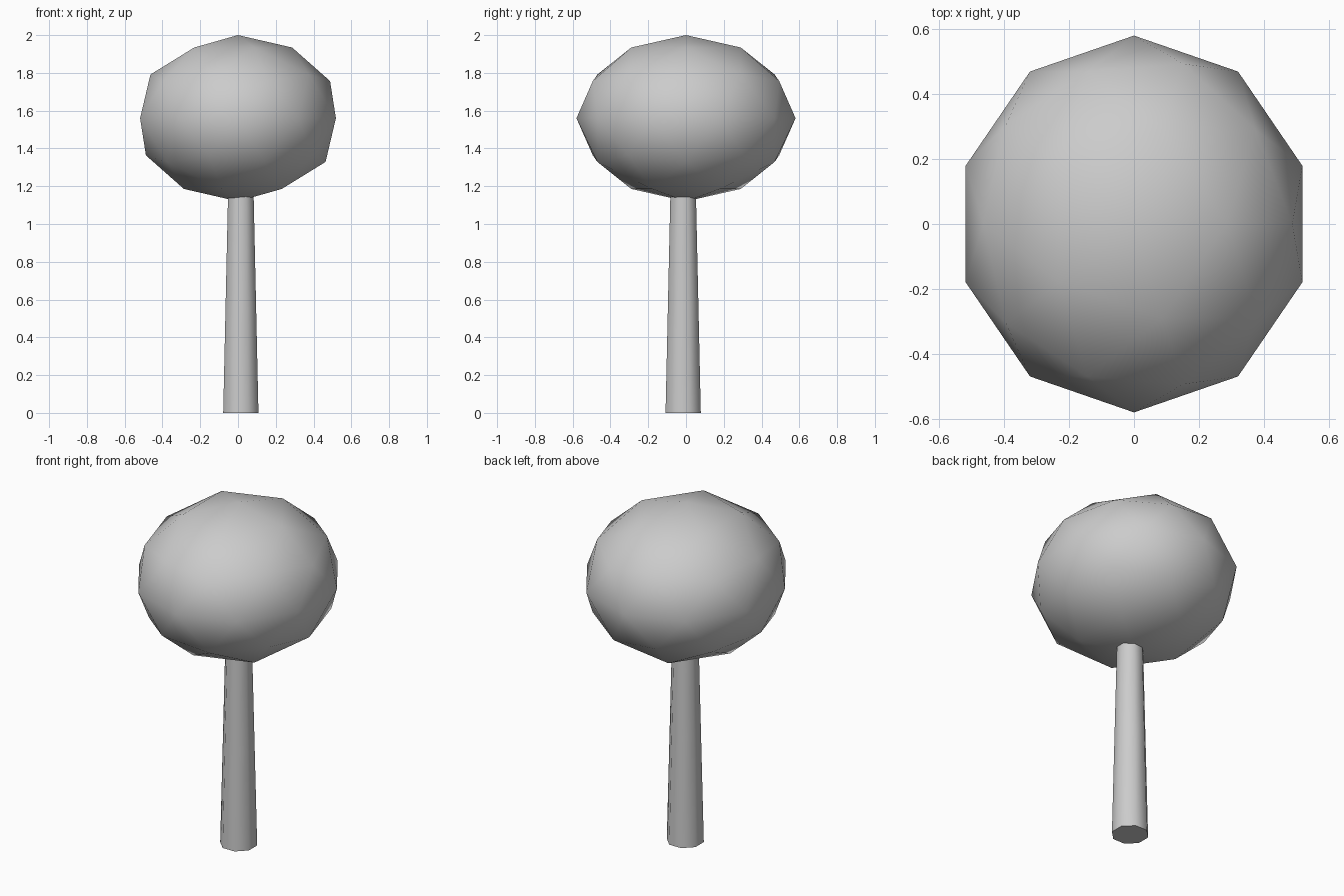
import bpy, bmesh
from math import cos, sin, pi

if "Cube" in bpy.data.objects:
    bpy.data.objects.remove(bpy.data.objects["Cube"])

SIDES = 8
CX, CY = 0.015, -0.015


def finish(name, bm):
    bmesh.ops.recalc_face_normals(bm, faces=bm.faces)
    me = bpy.data.meshes.new(name)
    bm.to_mesh(me)
    bm.free()
    ob = bpy.data.objects.new(name, me)
    bpy.context.collection.objects.link(ob)
    return ob


# Crown: low-poly smooth ball, squashed into an ellipsoid
bpy.ops.mesh.primitive_ico_sphere_add(subdivisions=2, radius=1, location=(0, 0, 1.56))
crown = bpy.context.object
crown.name = "crown"
crown.scale = (0.545, 0.58, 0.44)
bpy.ops.object.transform_apply(location=False, rotation=False, scale=True)
bpy.ops.object.shade_smooth()

# Trunk: tapered octagon with slanted seams; (height, slant) per ring
bm = bmesh.new()
rings = []
for height, slant in [(0, 0), (0.62, -0.7), (1.06, 0.5), (1.17, 0)]:
    ring = []
    for i in range(SIDES):
        a = 2 * pi * (i + 0.5) / SIDES
        z = height + slant * 0.08 * cos(a)
        r = 0.101 - 0.024 * z
        ring.append(bm.verts.new((CX + r * cos(a), CY + r * sin(a), z)))
    rings.append(ring)
for low, high in zip(rings, rings[1:]):
    for i in range(SIDES):
        j = (i + 1) % SIDES
        bm.faces.new((low[i], low[j], high[j], high[i]))
bm.faces.new(rings[0])
bm.faces.new(rings[-1])
trunk = finish("trunk", bm)

# Smooth bark, crisp rim at the base
bpy.ops.object.select_all(action='DESELECT')
trunk.select_set(True)
bpy.context.view_layer.objects.active = trunk
bpy.ops.object.shade_smooth_by_angle(angle=pi / 3)
